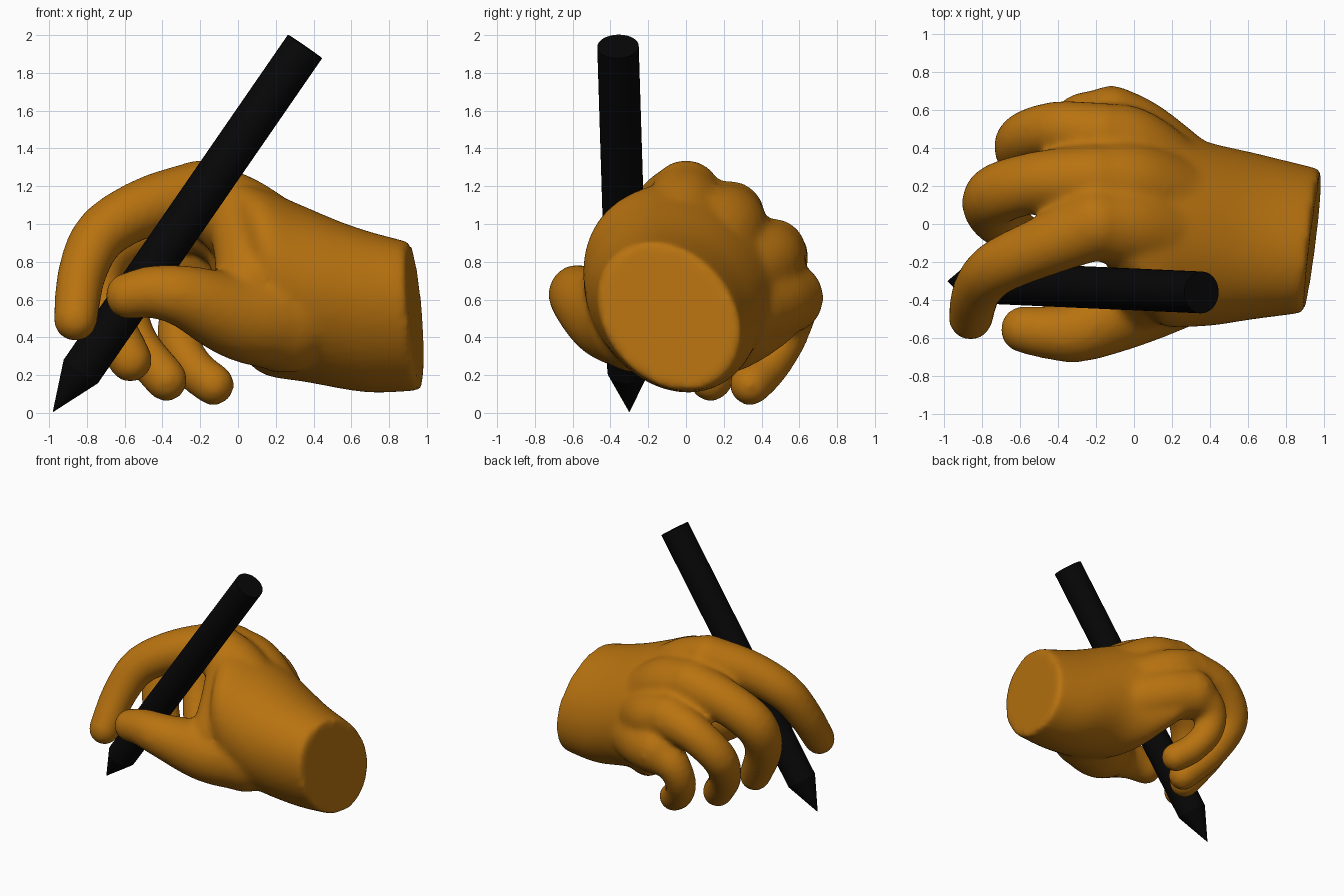
import bpy, bmesh, math
from mathutils import Vector, Matrix

if "Cube" in bpy.data.objects:
    bpy.data.objects.remove(bpy.data.objects["Cube"])


def material(name, color, rough):
    m = bpy.data.materials.new(name)
    m.use_nodes = True
    m.diffuse_color = color
    bsdf = m.node_tree.nodes["Principled BSDF"]
    bsdf.inputs["Base Color"].default_value = color
    bsdf.inputs["Roughness"].default_value = rough
    return m


skin = material("warm_tan", (0.48, 0.17, 0.005, 1), 0.6)
black = material("pen_black", (0.002, 0.002, 0.002, 1), 0.5)


def add_object(name, bm, mat):
    mesh = bpy.data.meshes.new(name)
    bm.to_mesh(mesh)
    bm.free()
    mesh.materials.append(mat)
    ob = bpy.data.objects.new(name, mesh)
    bpy.context.collection.objects.link(ob)
    return ob


def bridge(bm, rings):
    """Closed skin over a row of equal rings of points."""
    rings = [[bm.verts.new(p) for p in ring] for ring in rings]
    n = len(rings[0])
    faces = [bm.faces.new(rings[0][::-1]), bm.faces.new(rings[-1])]
    for r, s in zip(rings, rings[1:]):
        for i in range(n):
            j = (i + 1) % n
            faces.append(bm.faces.new((r[i], r[j], s[j], s[i])))
    bmesh.ops.recalc_face_normals(bm, faces=faces)


def spline(points, steps=5):
    """Smooth path through points of any number of values."""
    p = [Vector(q) for q in points]
    p = [2 * p[0] - p[1]] + p + [2 * p[-1] - p[-2]]
    path = []
    for i in range(1, len(p) - 2):
        a, b, c, d = p[i - 1:i + 3]
        for s in range(steps):
            t = s / steps
            path.append(b + (c - a) * t / 2 + (a - 2.5 * b + 2 * c - d / 2) * t * t
                        + (1.5 * (b - c) + (d - a) / 2) * t ** 3)
    return path + [p[-2]]


def limb(bm, points, n=20):
    """Round tube along a smooth path (x, y, z, radius), with ball ends."""
    path = spline(points)
    side = Vector((0, 1, 0.3))
    rings = []
    for i, q in enumerate(path):
        ahead = (path[min(i + 1, len(path) - 1)] - path[max(i - 1, 0)]).xyz.normalized()
        side = (side - ahead * side.dot(ahead)).normalized()
        up = ahead.cross(side)
        angles = [2 * math.pi * k / n for k in range(n)]
        rings.append([q.xyz + q.w * (side * math.cos(t) + up * math.sin(t)) for t in angles])
    bridge(bm, rings)
    for q in (path[0], path[-1]):
        bmesh.ops.create_uvsphere(bm, u_segments=n, v_segments=12, radius=q.w,
                                  matrix=Matrix.Translation(q.xyz))


def loft(bm, sections, n=40):
    """Tilted ellipses in the YZ plane, bridged smoothly along X."""
    rings = []
    for x, cy, cz, a, b, tilt, slant in spline(sections):
        ring = []
        for i in range(n):
            t = 2 * math.pi * i / n
            u, v = a * math.cos(t), b * math.sin(t)
            dy = u * math.cos(tilt) - v * math.sin(tilt)
            dz = u * math.sin(tilt) + v * math.cos(tilt)
            ring.append((x + slant * (0.11 * dy - 0.05 * dz), cy + dy, cz + dz))
        rings.append(ring)
    bridge(bm, rings)


# Pen: barrel with a flat end and a pointed tip
tip, end = Vector((-0.98, -0.30, 0.005)), Vector((0.355, -0.36, 1.94))
axis = (end - tip).normalized()
neck = tip + axis * 0.26
turn = axis.to_track_quat("Z", "Y").to_matrix().to_4x4()
for name, a, b, r in (("pen_tip", tip, neck, 0.001), ("pen_barrel", neck, end, 0.11)):
    bm = bmesh.new()
    bmesh.ops.create_cone(bm, cap_ends=True, segments=32, radius1=r, radius2=0.11,
                          depth=(b - a).length,
                          matrix=Matrix.Translation((a + b) / 2) @ turn)
    pen = add_object(name, bm, black)
    bpy.ops.object.select_all(action="DESELECT")
    pen.select_set(True)
    bpy.context.view_layer.objects.active = pen
    bpy.ops.object.shade_smooth_by_angle(angle=math.radians(35))

hand = bmesh.new()

# Wrist, heel of the palm and the slanted back of the hand
loft(hand, [
    (0.94, -0.09, 0.51, 0.43, 0.335, -0.87, 1),
    (0.65, -0.07, 0.545, 0.475, 0.39, -0.8, 0.6),
    (0.35, -0.05, 0.63, 0.51, 0.445, -0.6, 0.2),
    (0.12, 0.02, 0.70, 0.58, 0.44, -0.6, 0),
    (-0.02, 0.18, 0.79, 0.55, 0.31, -0.75, 0),
    (-0.14, 0.28, 0.85, 0.46, 0.22, -0.8, 0),
])

# Knuckle ridges
limb(hand, [(0.25, -0.08, 0.82, 0.26), (0, -0.02, 1.03, 0.23), (-0.2, 0, 1.15, 0.19)])
limb(hand, [(0.25, 0.1, 0.78, 0.25), (0, 0.2, 0.96, 0.23), (-0.2, 0.23, 1.04, 0.19)])
limb(hand, [(0.25, 0.2, 0.67, 0.22), (0, 0.41, 0.79, 0.20), (-0.17, 0.46, 0.85, 0.18)])
limb(hand, [(0.35, 0.17, 0.5, 0.22), (0.05, 0.44, 0.58, 0.20), (-0.12, 0.54, 0.61, 0.19)])

# Index finger
limb(hand, [(-0.2, 0, 1.15, 0.19), (-0.48, -0.12, 1.09, 0.16), (-0.72, -0.23, 0.95, 0.145),
            (-0.825, -0.35, 0.74, 0.13), (-0.86, -0.495, 0.495, 0.118)])
# Middle finger
limb(hand, [(-0.2, 0.23, 1.04, 0.19), (-0.5, 0.22, 0.98, 0.165), (-0.73, 0.15, 0.82, 0.16),
            (-0.73, 0.04, 0.58, 0.14), (-0.57, -0.08, 0.28, 0.118)])
# Ring finger
limb(hand, [(-0.17, 0.46, 0.85, 0.18), (-0.42, 0.50, 0.80, 0.145), (-0.60, 0.43, 0.62, 0.135),
            (-0.55, 0.28, 0.39, 0.12), (-0.38, 0.13, 0.175, 0.115)])
# Little finger
limb(hand, [(-0.12, 0.54, 0.61, 0.19), (-0.28, 0.56, 0.52, 0.13), (-0.31, 0.51, 0.37, 0.115),
            (-0.23, 0.42, 0.23, 0.112), (-0.13, 0.34, 0.15, 0.112)])
# Thumb and its fleshy base
limb(hand, [(0.25, -0.25, 0.50, 0.29), (0, -0.41, 0.515, 0.235), (-0.28, -0.56, 0.615, 0.168),
            (-0.45, -0.57, 0.64, 0.142), (-0.58, -0.555, 0.62, 0.125)])
# Web between thumb and index knuckle
limb(hand, [(0.06, -0.37, 0.67, 0.18), (0.04, -0.25, 0.86, 0.17), (0, -0.11, 1.05, 0.17)])

# Fuse all parts into one soft skin
ob = add_object("hand", hand, skin)
mod = ob.modifiers.new("fuse", "REMESH")
mod.mode = "VOXEL"
mod.voxel_size = 0.022
mod.use_smooth_shade = True
mod = ob.modifiers.new("soften", "SMOOTH")
mod.factor = 0.5
mod.iterations = 12
